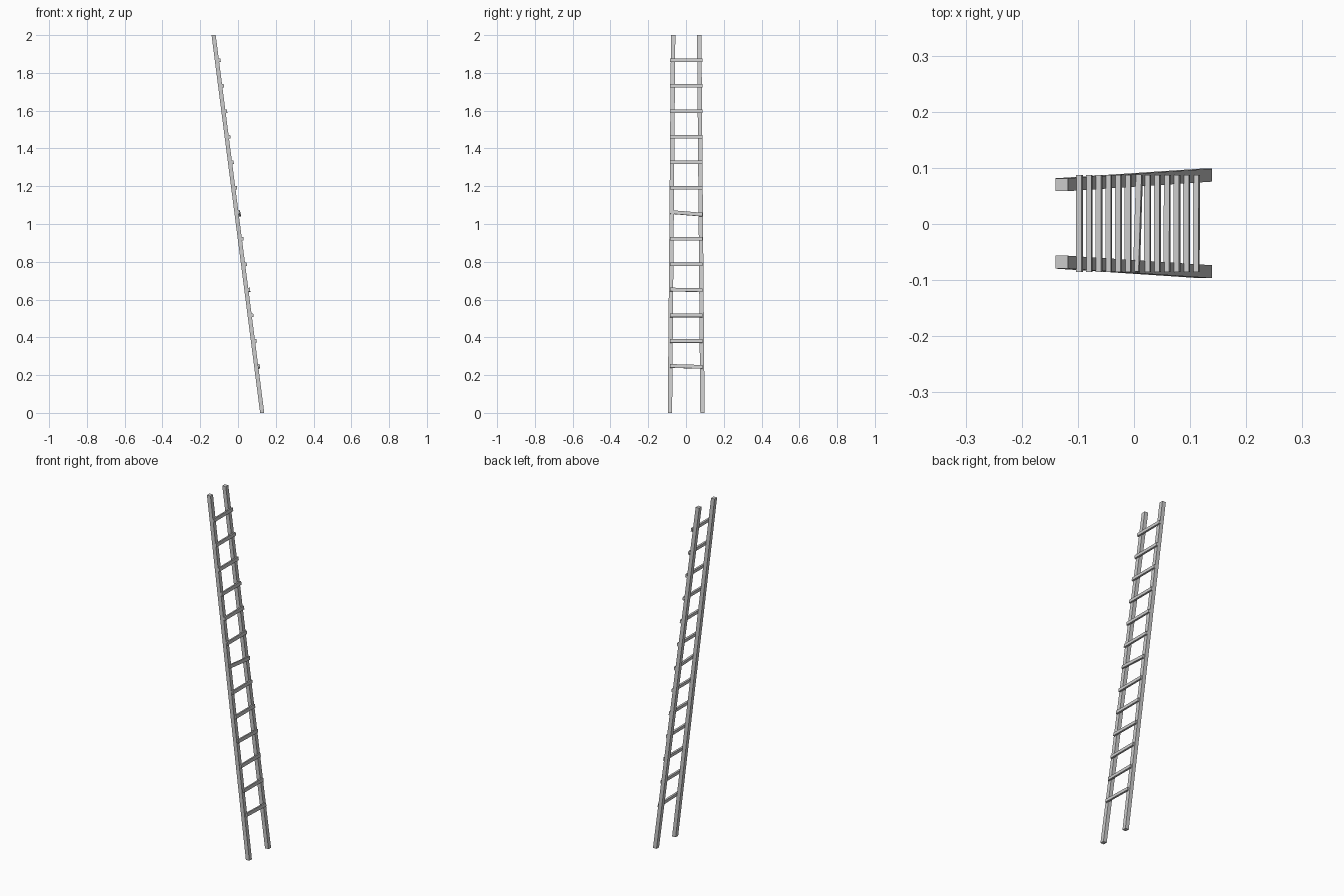
import bpy, bmesh, math
from mathutils import Vector, Matrix

if "Cube" in bpy.data.objects:
    bpy.data.objects.remove(bpy.data.objects["Cube"])

HEIGHT = 2.0
X_BOTTOM, X_TOP = 0.128, -0.129      # lean of the ladder
LEAN = math.atan2(X_TOP - X_BOTTOM, HEIGHT)


def rail_x(z):
    return X_BOTTOM + (X_TOP - X_BOTTOM) * z / HEIGHT


def cube_mesh(name, edit):
    bm = bmesh.new()
    bmesh.ops.create_cube(bm, size=1.0)
    edit(bm)
    mesh = bpy.data.meshes.new(name)
    bm.to_mesh(mesh)
    bm.free()
    obj = bpy.data.objects.new(name, mesh)
    bpy.context.collection.objects.link(obj)
    return obj


# Side rails: square bars sheared to lean, with level ends
def add_rail(name, y_bottom, y_top):
    def shear(bm):
        for v in bm.verts:
            top = v.co.z > 0
            v.co = Vector((v.co.x * 0.022 + (X_TOP if top else X_BOTTOM),
                           v.co.y * 0.023 + (y_top if top else y_bottom),
                           HEIGHT if top else 0.0))
    return cube_mesh(name, shear)


add_rail("rail_left", -0.085, -0.068)
add_rail("rail_right", 0.087, 0.070)


# Rungs: flat slats fixed on the +x face of the rails
def add_rung(name, z, tilt, twist):
    def shape(bm):
        bmesh.ops.scale(bm, vec=(0.010, 0.173, 0.019), verts=bm.verts)
    obj = cube_mesh(name, shape)
    obj.matrix_world = (Matrix.Translation((rail_x(z) + 0.0148, 0.001, z))
                        @ Matrix.Rotation(LEAN, 4, 'Y')
                        @ Matrix.Rotation(tilt, 4, 'X')
                        @ Matrix.Rotation(twist, 4, 'Z'))
    return obj


# A few rungs sit slightly crooked: index -> (tilt, twist)
crooked = {0: (-0.03, 0.0), 3: (-0.02, 0.0), 6: (-0.085, -0.02)}
for i in range(13):
    tilt, twist = crooked.get(i, (0.0, 0.0))
    add_rung(f"rung_{i + 1:02d}", 0.246 + i * 0.1351, tilt, twist)
